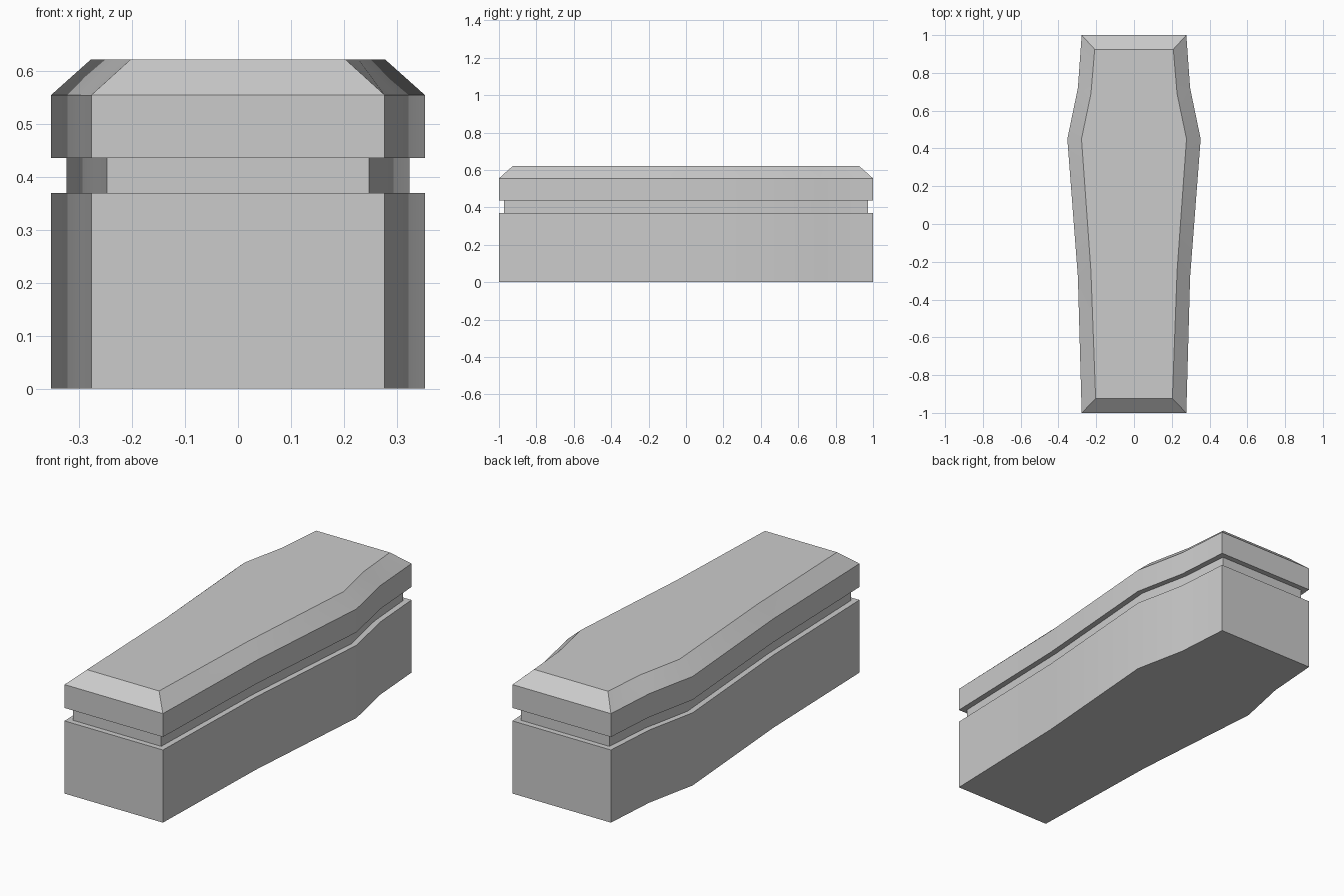
import bpy
import bmesh
import math

cube = bpy.data.objects.get("Cube")
if cube:
    bpy.data.objects.remove(cube, do_unlink=True)

stone = bpy.data.materials.new("grey stone")
stone.use_nodes = True
GREY = (0.6, 0.6, 0.6, 1)
stone.diffuse_color = GREY
stone.node_tree.nodes["Principled BSDF"].inputs["Base Color"].default_value = GREY

# Half outlines (x, y) from the foot to the head
OUTER = [(0.277, -1), (0.297, -0.28), (0.353, 0.45), (0.297, 0.72), (0.277, 1)]
NECK = [(0.248, -0.972), (0.269, -0.27), (0.324, 0.45), (0.269, 0.715), (0.249, 0.972)]
TOP = [(0.203, -0.925), (0.228, -0.25), (0.278, 0.45), (0.228, 0.69), (0.208, 0.925)]


def loft(name, levels):
    """Closed solid through mirrored outlines stacked at the given heights."""
    bm = bmesh.new()
    rings = []
    for half, z in levels:
        outline = half + [(-x, y) for x, y in reversed(half)]
        rings.append([bm.verts.new((x, y, z)) for x, y in outline])
    bm.faces.new(rings[0][::-1])
    bm.faces.new(rings[-1])
    for low, high in zip(rings, rings[1:]):
        for i in range(len(low)):
            j = (i + 1) % len(low)
            bm.faces.new((low[i], low[j], high[j], high[i]))
    bmesh.ops.recalc_face_normals(bm, faces=bm.faces[:])
    mesh = bpy.data.meshes.new(name)
    bm.to_mesh(mesh)
    bm.free()
    mesh.materials.append(stone)
    obj = bpy.data.objects.new(name, mesh)
    bpy.context.collection.objects.link(obj)
    # Soft bends along the sides, crisp corners and rims
    bpy.ops.object.select_all(action="DESELECT")
    obj.select_set(True)
    bpy.context.view_layer.objects.active = obj
    bpy.ops.object.shade_smooth_by_angle(angle=math.radians(30))


# Chest, recessed neck and bevelled lid
loft("chest", [(OUTER, 0), (OUTER, 0.37)])
loft("neck", [(NECK, 0.37), (NECK, 0.436)])
loft("lid", [(OUTER, 0.436), (OUTER, 0.555), (TOP, 0.622)])
